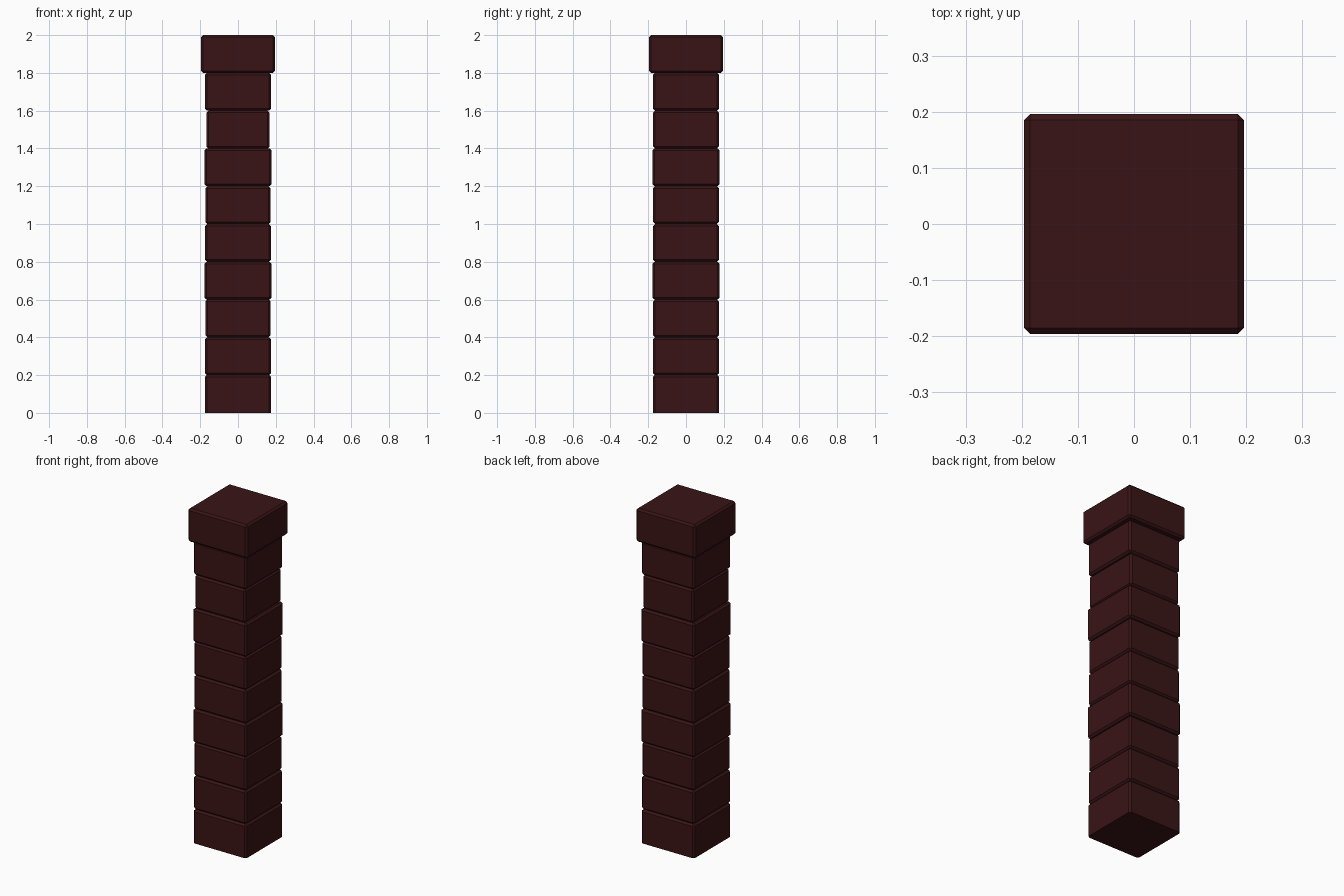
import bpy, bmesh

if "Cube" in bpy.data.objects:
    bpy.data.objects.remove(bpy.data.objects["Cube"])

mat = bpy.data.materials.new("dark_red_brick")
mat.diffuse_color = (0.042, 0.007, 0.008, 1)
mat.use_nodes = True
mat.node_tree.nodes["Principled BSDF"].inputs["Base Color"].default_value = mat.diffuse_color

H = 0.2        # course height
BEVEL = 0.011  # chamfer on the block edges


def block(name, level, hx, hy):
    bm = bmesh.new()
    bmesh.ops.create_cube(bm, size=1)
    for v in bm.verts:
        v.co.x *= 2 * hx
        v.co.y *= 2 * hy
        v.co.z = (v.co.z + 0.5 + level) * H
    # the lowest block keeps a sharp base
    edges = [e for e in bm.edges if any(v.co.z > 0.001 for v in e.verts)]
    bmesh.ops.bevel(bm, geom=edges, offset=BEVEL, segments=1,
                    affect='EDGES', profile=0.5)
    bmesh.ops.recalc_face_normals(bm, faces=bm.faces)
    me = bpy.data.meshes.new(name)
    bm.to_mesh(me)
    bm.free()
    me.materials.append(mat)
    bpy.context.collection.objects.link(bpy.data.objects.new(name, me))


# pillar courses, bottom to top: half width, half depth
courses = [(0.176, 0.176), (0.175, 0.175), (0.173, 0.174), (0.178, 0.178),
           (0.174, 0.174), (0.173, 0.174), (0.178, 0.178), (0.168, 0.174),
           (0.175, 0.175)]
for i, (hx, hy) in enumerate(courses):
    block(f"pillar_block_{i + 1}", i, hx, hy)

# wider cap block
block("cap_block", 9, 0.196, 0.196)
